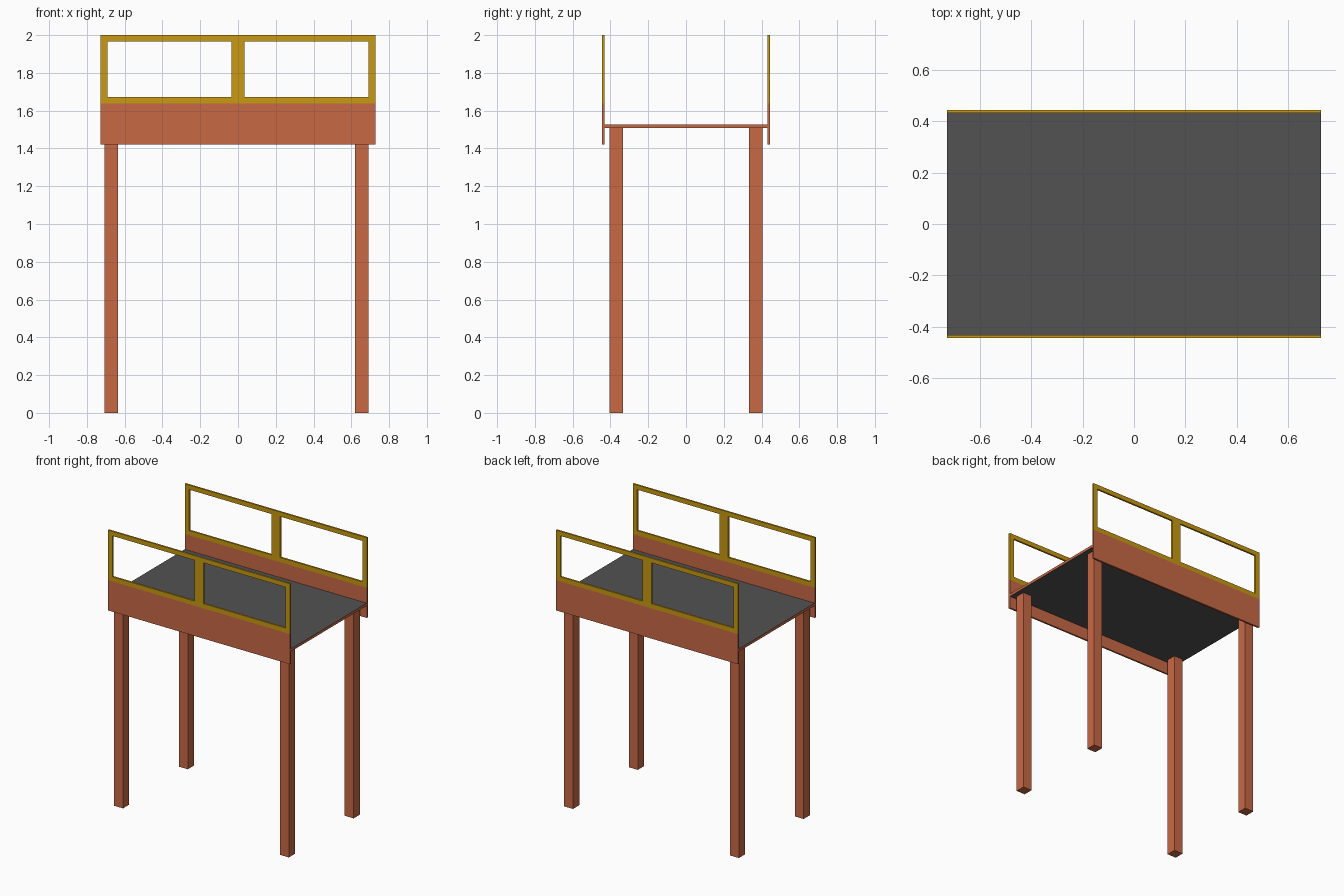
import bpy
import bmesh
from mathutils import Vector

cube = bpy.data.objects.get("Cube")
if cube:
    bpy.data.objects.remove(cube, do_unlink=True)


def material(name, rgb):
    mat = bpy.data.materials.new(name)
    mat.use_nodes = True
    mat.diffuse_color = (*rgb, 1)
    mat.node_tree.nodes["Principled BSDF"].inputs["Base Color"].default_value = (*rgb, 1)
    return mat


terracotta = material("terracotta", (0.58, 0.14, 0.06))
ochre = material("ochre yellow", (0.58, 0.32, 0.006))
charcoal = material("charcoal grey", (0.085, 0.085, 0.085))


def finish(name, bm, *mats):
    mesh = bpy.data.meshes.new(name)
    bm.to_mesh(mesh)
    bm.free()
    for mat in mats:
        mesh.materials.append(mat)
    obj = bpy.data.objects.new(name, mesh)
    bpy.context.collection.objects.link(obj)
    return obj


def box(name, low, high, *mats):
    low, high = Vector(low), Vector(high)
    bm = bmesh.new()
    bmesh.ops.create_cube(bm, size=1)
    bmesh.ops.scale(bm, vec=high - low, verts=bm.verts)
    bmesh.ops.translate(bm, vec=(low + high) / 2, verts=bm.verts)
    return finish(name, bm, *mats)


def window_frame(name, y, depth):
    """Flat lattice with its openings left out, extruded to the panel depth."""
    xs = (-HALF_LENGTH, -0.692, -0.035, 0.035, 0.692, HALF_LENGTH)
    zs = (PANEL_TOP, 1.672, 1.967, 2.0)
    bm = bmesh.new()
    grid = [[bm.verts.new((x, y, z)) for z in zs] for x in xs]
    for i in range(len(xs) - 1):
        for k in range(len(zs) - 1):
            if i in (1, 3) and k == 1:
                continue
            bm.faces.new((grid[i][k], grid[i + 1][k],
                          grid[i + 1][k + 1], grid[i][k + 1]))
    result = bmesh.ops.extrude_face_region(bm, geom=bm.faces[:])
    moved = [v for v in result["geom"] if isinstance(v, bmesh.types.BMVert)]
    bmesh.ops.translate(bm, vec=(0, depth, 0), verts=moved)
    bmesh.ops.recalc_face_normals(bm, faces=bm.faces)
    return finish(name, bm, ochre)


HALF_LENGTH = 0.727
INNER, OUTER = 0.431, 0.444
DECK_BOTTOM, DECK_TOP = 1.508, 1.527
PANEL_BOTTOM, PANEL_TOP = 1.42, 1.638

# Deck: grey faces with terracotta edges
deck = box("deck", (-HALF_LENGTH, -INNER, DECK_BOTTOM),
           (HALF_LENGTH, INNER, DECK_TOP), charcoal, terracotta)
for face in deck.data.polygons:
    face.material_index = 0 if abs(face.normal.z) > 0.5 else 1

# Side panels and the open railings above them
for side, y in (("front", -OUTER), ("back", INNER)):
    depth = OUTER - INNER
    box(side + "_panel", (-HALF_LENGTH, y, PANEL_BOTTOM),
        (HALF_LENGTH, y + depth, PANEL_TOP), terracotta)
    window_frame(side + "_railing", y, depth)

# Four square legs
LEG = 0.071
for end, x in (("right", -0.706), ("left", 0.619)):
    for side, y in (("front", -0.405), ("back", 0.405 - LEG)):
        box(f"{side}_{end}_leg", (x, y, 0), (x + LEG, y + LEG, DECK_BOTTOM), terracotta)
